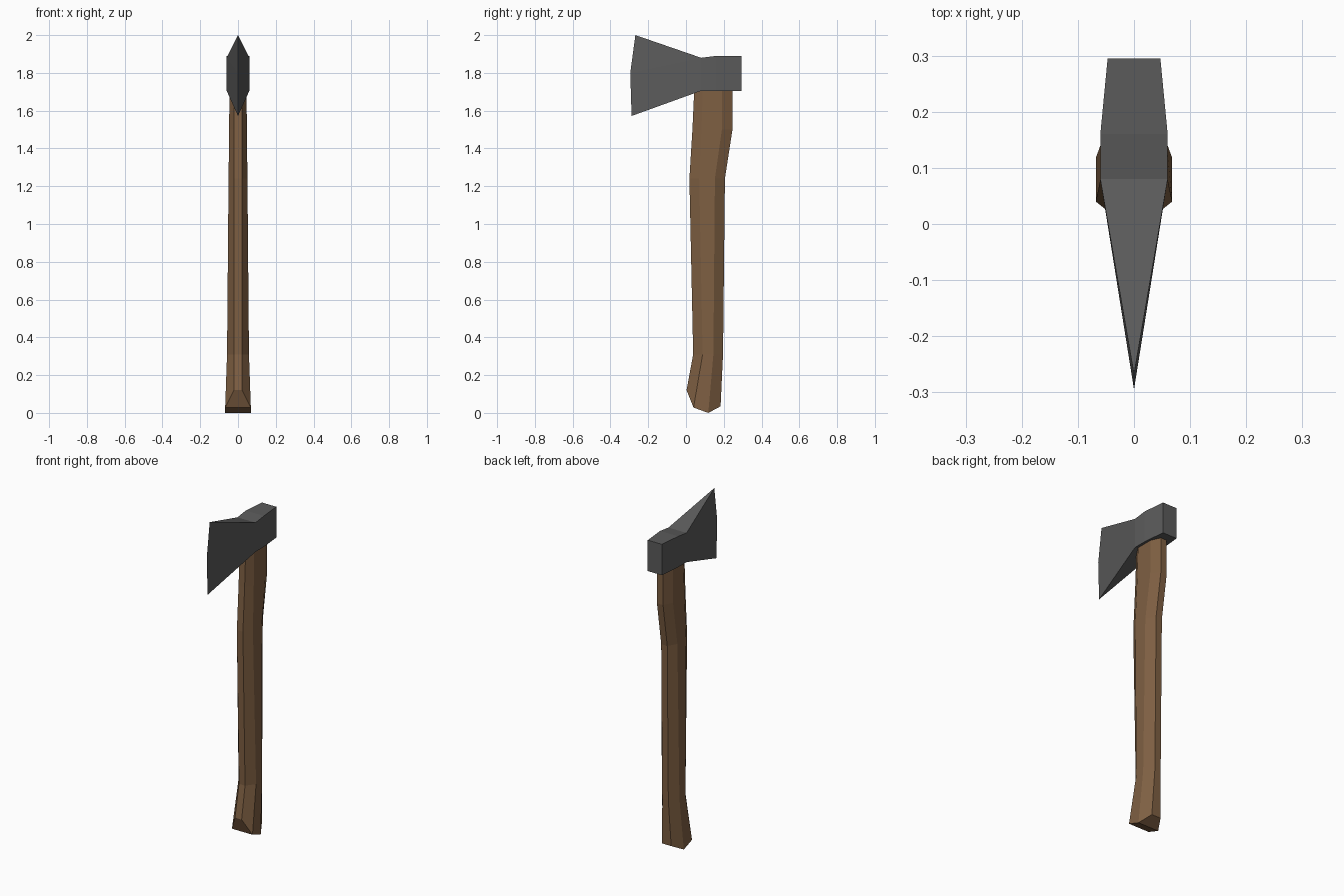
import bpy, bmesh

if "Cube" in bpy.data.objects:
    bpy.data.objects.remove(bpy.data.objects["Cube"])


def material(name, rgb):
    m = bpy.data.materials.new(name)
    m.diffuse_color = (*rgb, 1)
    m.use_nodes = True
    m.node_tree.nodes["Principled BSDF"].inputs["Base Color"].default_value = m.diffuse_color
    return m


def make_object(name, bm, mat):
    bmesh.ops.recalc_face_normals(bm, faces=bm.faces)
    mesh = bpy.data.meshes.new(name)
    bm.to_mesh(mesh)
    bm.free()
    mesh.materials.append(mat)
    obj = bpy.data.objects.new(name, mesh)
    bpy.context.collection.objects.link(obj)
    return obj


wood = material("brown wood", (0.21, 0.115, 0.055))
steel = material("dark steel", (0.105, 0.105, 0.105))

# Handle: octagonal sections; each has four mirrored (half width, y, z) pairs,
# ordered front, front side, back side, back
def level(z, front, front_side, back_side, back, side_x, narrow=0.02):
    return [(narrow, front, z), (side_x, front_side, z),
            (side_x, back_side, z), (narrow, back, z)]


sections = [
    [(0.022, 0.003, 0.12), (0.068, 0.04, 0.028), (0.068, 0.118, 0), (0.03, 0.183, 0.035)],
    level(0.31, 0.038, 0.088, 0.145, 0.196, 0.058),
    level(1.24, 0.018, 0.07, 0.153, 0.206, 0.05),
    level(1.50, 0.034, 0.082, 0.19, 0.246, 0.047),
    level(1.74, 0.045, 0.09, 0.19, 0.246, 0.045),
]
bm = bmesh.new()
rings = []
for s in sections:
    right = [bm.verts.new(p) for p in s]
    left = [bm.verts.new((-x, y, z)) for x, y, z in s]
    rings.append(right + left[::-1])
for a, b in zip(rings, rings[1:]):
    for i in range(8):
        j = (i + 1) % 8
        bm.faces.new((a[i], a[j], b[j], b[i]))
# Faceted butt end and hidden top: strips across the width
for r in (rings[0], rings[-1]):
    for i in range(3):
        bm.faces.new((r[i], r[i + 1], r[6 - i], r[7 - i]))
make_object("handle", bm, wood)

# Axe head: rectangular poll sections (y, half width, bottom, top) ...
bm = bmesh.new()
poll = []
for y, w, lo, hi in [(0.08, 0.06, 1.705, 1.88), (0.16, 0.06, 1.705, 1.89),
                     (0.295, 0.047, 1.705, 1.89)]:
    poll.append([bm.verts.new(p) for p in
                 ((w, y, lo), (w, y, hi), (-w, y, hi), (-w, y, lo))])
for a, b in zip(poll, poll[1:]):
    for i in range(4):
        j = (i + 1) % 4
        bm.faces.new((a[i], a[j], b[j], b[i]))
bm.faces.new(poll[-1])

# ... tapering forward to a sharp cutting edge
low, mid, top = [bm.verts.new((0, y, z)) for y, z in
                 ((-0.288, 1.572), (-0.295, 1.80), (-0.268, 2.0))]
rl, rt, lt, ll = poll[0]
for b, t in ((rl, rt), (ll, lt)):
    bm.faces.new((low, mid, b))
    bm.faces.new((mid, t, b))
    bm.faces.new((mid, top, t))
bm.faces.new((top, rt, lt))
bm.faces.new((low, rl, ll))
make_object("axe_head", bm, steel)
